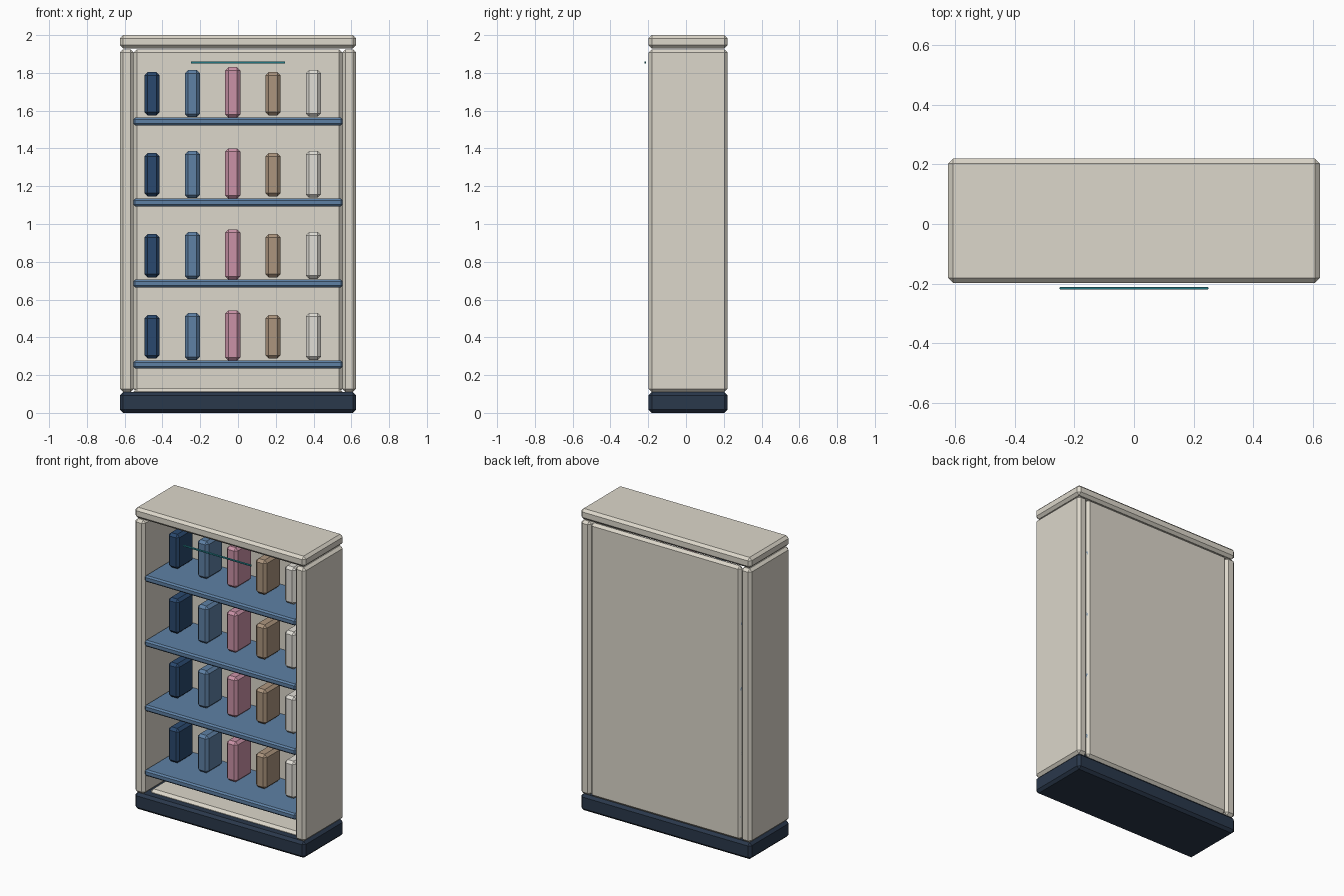
import bpy, bmesh
from mathutils import Vector

if "Cube" in bpy.data.objects:
    bpy.data.objects.remove(bpy.data.objects["Cube"])


def material(name, rgb):
    m = bpy.data.materials.new(name)
    m.diffuse_color = (*[c ** 2.2 for c in rgb], 1)  # display colour to linear
    m.use_nodes = True
    m.node_tree.nodes["Principled BSDF"].inputs["Base Color"].default_value = m.diffuse_color
    return m


CREAM = material("cream", (0.86, 0.84, 0.79))
DARK = material("dark_base", (0.18, 0.23, 0.30))
BLUE = material("shelf_blue", (0.37, 0.50, 0.64))
TEAL = material("light_teal", (0.20, 0.60, 0.65))
BOOKS = [material("navy", (0.18, 0.29, 0.43)),
         material("steel_blue", (0.37, 0.50, 0.64)),
         material("pink", (0.79, 0.57, 0.65)),
         material("tan", (0.67, 0.58, 0.49)),
         material("off_white", (0.88, 0.87, 0.84))]


def box(name, x, y, z, mat, bevel=0.017):
    """Chamfered box from (min, max) ranges on each axis."""
    lo, hi = Vector((x[0], y[0], z[0])), Vector((x[1], y[1], z[1]))
    centre, size = (lo + hi) / 2, hi - lo
    bm = bmesh.new()
    bmesh.ops.create_cube(bm, size=1)
    bmesh.ops.scale(bm, vec=size, verts=bm.verts)
    if bevel:
        bmesh.ops.bevel(bm, geom=bm.edges[:], offset=bevel, segments=1,
                        profile=0.5, affect='EDGES')
    mesh = bpy.data.meshes.new(name)
    bm.to_mesh(mesh)
    bm.free()
    mesh.materials.append(mat)
    ob = bpy.data.objects.new(name, mesh)
    ob.location = centre
    bpy.context.collection.objects.link(ob)
    return ob


DEPTH = (-0.198, 0.22)

# carcass: base, top, sides, back and inner floor
box("base_plinth", (-0.625, 0.625), DEPTH, (0, 0.11), DARK)
box("top_board", (-0.625, 0.625), DEPTH, (1.93, 2.0), CREAM)
for name, x in (("left_side", (-0.625, -0.552)), ("right_side", (0.552, 0.625))):
    box(name, x, DEPTH, (0.11, 1.925), CREAM)
box("back_panel", (-0.552, 0.552), (0.18, 0.22), (0.11, 1.925), CREAM)
box("floor_board", (-0.552, 0.552), (-0.14, 0.19), (0.09, 0.13), CREAM)

# four shelves, each with five upright books
sizes = [(0.288, 0.517), (0.279, 0.528), (0.276, 0.543), (0.288, 0.517), (0.281, 0.528)]
for row in range(4):
    dz = row * 0.429
    box(f"shelf_{row + 1}", (-0.555, 0.555), (-0.19, 0.21),
        (0.235 + dz, 0.277 + dz), BLUE, 0.01)
    for i, (z0, z1) in enumerate(sizes):
        cx = -0.455 + i * 0.2135
        box(f"book_{row + 1}_{i + 1}", (cx - 0.04, cx + 0.04), (-0.035, 0.135),
            (z0 + dz, z1 + dz), BOOKS[i])

# thin light strip in front of the top shelf
box("light_strip", (-0.25, 0.25), (-0.22, -0.212), (1.849, 1.86), TEAL, 0.002)
